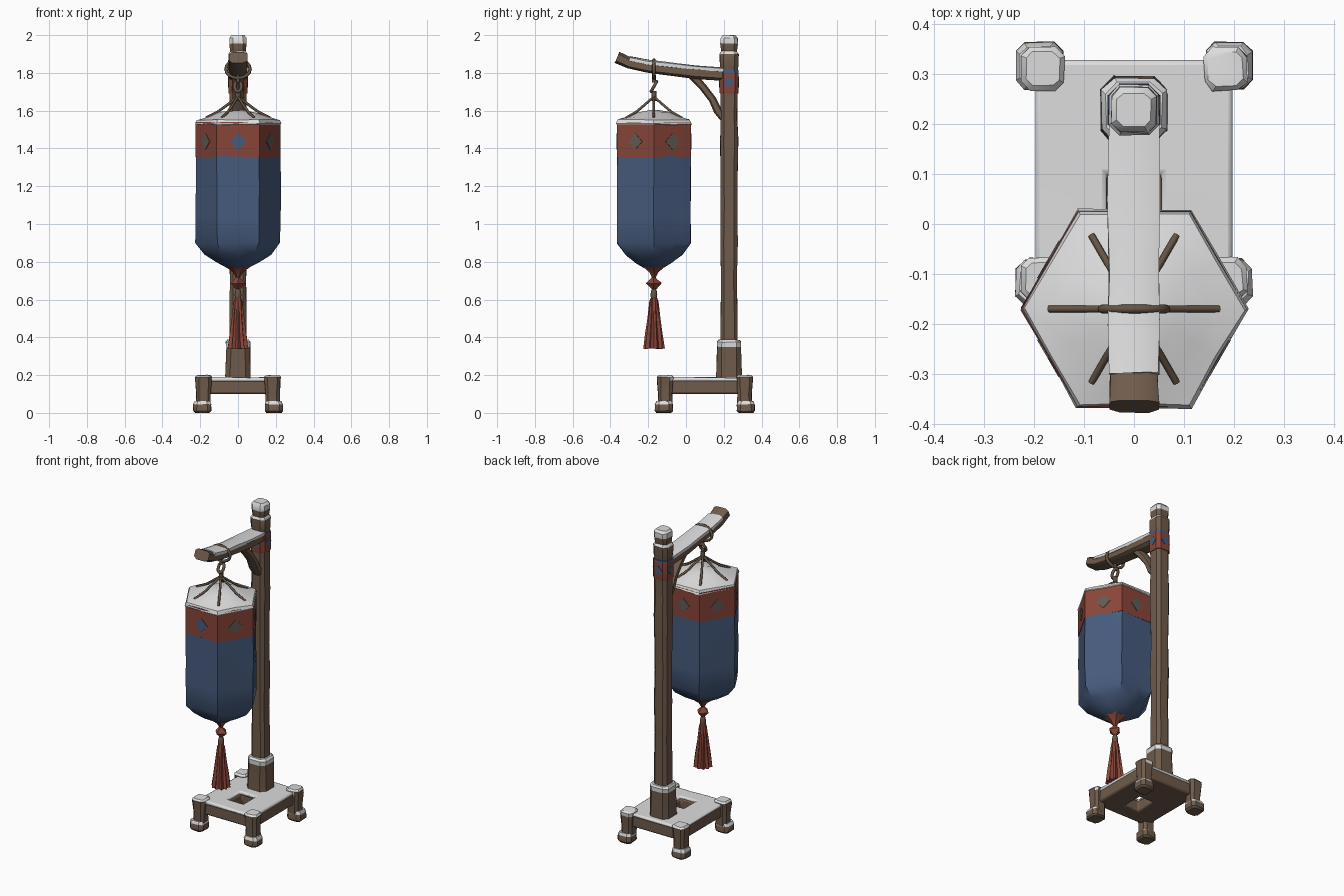
import bpy, bmesh, math, random
from mathutils import Vector

random.seed(4)
if "Cube" in bpy.data.objects:
    bpy.data.objects.remove(bpy.data.objects["Cube"], do_unlink=True)


def material(name, r, g, b):
    m = bpy.data.materials.new(name)
    m.use_nodes = True
    m.diffuse_color = (r, g, b, 1)
    bsdf = m.node_tree.nodes["Principled BSDF"]
    bsdf.inputs["Base Color"].default_value = (r, g, b, 1)
    bsdf.inputs["Roughness"].default_value = 0.9
    return m


WOOD = material("brown wood", .16, .105, .07)
ROPE = material("dark rope", .13, .09, .06)
SNOW = material("snow", .72, .72, .72)
BLUE = material("blue cloth", .062, .105, .205)
RED = material("red cloth", .25, .06, .04)
GREY = material("grey brown emblem", .12, .105, .09)


def finish(ob, mats, rule=None, angle=35):
    """Assign materials by a face rule and smooth the soft edges."""
    for m in mats:
        ob.data.materials.append(m)
    if rule:
        for p in ob.data.polygons:
            p.material_index = rule(p.center, p.normal)
    bpy.ops.object.select_all(action='DESELECT')
    ob.select_set(True)
    bpy.context.view_layer.objects.active = ob
    bpy.ops.object.shade_smooth_by_angle(angle=math.radians(angle))
    return ob


def from_bmesh(name, bm):
    bmesh.ops.recalc_face_normals(bm, faces=bm.faces)
    me = bpy.data.meshes.new(name)
    bm.to_mesh(me)
    bm.free()
    ob = bpy.data.objects.new(name, me)
    bpy.context.collection.objects.link(ob)
    return ob


def loft(name, rings, mats, rule=None, jitter=0, angle=35):
    bm = bmesh.new()
    rows = [[bm.verts.new(p + Vector([random.uniform(-jitter, jitter) for _ in range(3)]))
             for p in ring] for ring in rings]
    n = len(rows[0])
    for a, b in zip(rows, rows[1:]):
        for i in range(n):
            bm.faces.new((a[i], a[(i + 1) % n], b[(i + 1) % n], b[i]))
    bm.faces.new(rows[0])
    bm.faces.new(rows[-1])
    return finish(from_bmesh(name, bm), mats, rule, angle)


def beam(name, path, mats, rule=None, jitter=0, at=(0, 0)):
    """Rounded square bar along a path of (y, z, half width, half depth)."""
    pts = [Vector((at[0], at[1] + p[0], p[1])) for p in path]
    rings = []
    for i, (c, p) in enumerate(zip(pts, path)):
        t = (pts[min(i + 1, len(pts) - 1)] - pts[max(i - 1, 0)]).normalized()
        x = Vector((1, 0, 0))
        n = t.cross(x)
        rings.append([c + x * p[2] * u + n * p[3] * v for u, v in
                      ((1, .6), (.6, 1), (-.6, 1), (-1, .6),
                       (-1, -.6), (-.6, -1), (.6, -1), (1, -.6))])
    return loft(name, rings, mats, rule, jitter)


def column(name, at, profile, mats, rule=None, jitter=0):
    """Upright square bar from (height, half width) pairs."""
    return beam(name, [(0, z, r, r) for z, r in profile], mats, rule, jitter, at)


def rope(name, pts, radius, closed=False):
    cu = bpy.data.curves.new(name, 'CURVE')
    cu.dimensions = '3D'
    cu.bevel_depth = radius
    cu.bevel_resolution = 2
    cu.use_fill_caps = True
    sp = cu.splines.new('POLY')
    sp.points.add(len(pts) - 1)
    for q, p in zip(sp.points, pts):
        q.co = (*p, 1)
    sp.use_cyclic_u = closed
    cu.materials.append(ROPE)
    bpy.context.collection.objects.link(bpy.data.objects.new(name, cu))


def diamond(name, pos, heading, radius, mat):
    bpy.ops.mesh.primitive_cylinder_add(vertices=4, radius=radius, depth=.009, location=pos,
                                        rotation=(math.pi / 2, 0, heading))
    ob = bpy.context.object
    ob.name = name
    finish(ob, [mat])


def slab(name, xs, ys, z0, z1, mat, jitter):
    """Plate with an open middle cell."""
    bm = bmesh.new()
    v = [[bm.verts.new((x, y, z0)) for x in xs] for y in ys]
    for j in range(3):
        for i in range(3):
            if (i, j) != (1, 1):
                bm.faces.new((v[j][i], v[j][i + 1], v[j + 1][i + 1], v[j + 1][i]))
    ext = bmesh.ops.extrude_face_region(bm, geom=bm.faces[:])
    for e in ext["geom"]:
        if isinstance(e, bmesh.types.BMVert):
            e.co.z = z1 + random.uniform(-jitter, jitter)
    ob = from_bmesh(name, bm)
    bev = ob.modifiers.new("bevel", 'BEVEL')
    bev.width = .01
    bev.segments = 2
    return finish(ob, [mat])


# Base platform with its snow cover
slab("platform", (-.195, -.05, .05, .195), (-.12, -.02, .11, .325), .1, .175, WOOD, 0)
slab("platform_snow", (-.197, -.055, .055, .197), (-.123, -.025, .1, .328), .165, .187, SNOW, .004)

# Four legs with flared feet
for sx, side in ((1, "left"), (-1, "right")):
    for y, sy, end in ((-.11, -1, "front"), (.31, 1, "back")):
        tag = f"{end}_{side}"
        column("leg_" + tag, (sx * .183, y),
               [(.04, .038), (.1, .037), (.17, .042), (.19, .043), (.2, .034)],
               [WOOD, SNOW], lambda c, n: int(c.z > .18), .002)
        column("foot_" + tag, (sx * .19, y + sy * .007),
               [(0, .038), (.01, .047), (.045, .047), (.062, .038)],
               [WOOD, SNOW], lambda c, n: int(c.z > .046), .002)

# Post with a soft, hand-cut outline, and its snowy cap
POST = (0, .228)
column("post", POST, [(.15, .045), (.5, .045), (.7, .042), (.9, .046), (1.1, .043), (1.3, .046),
                      (1.45, .048), (1.56, .044), (1.7, .045), (1.82, .045), (1.84, .049),
                      (1.9, .05), (1.915, .041), (1.955, .046), (1.985, .045), (2, .034)],
       [WOOD, SNOW], lambda c, n: int(c.z > 1.965 or 1.9 < c.z < 1.915), .0015)
column("post_socket", POST, [(.15, .068), (.2, .068), (.35, .063), (.375, .065), (.388, .056)],
       [WOOD, SNOW], lambda c, n: int(c.z > .355), .002)

# Painted cloth band around the post
column("post_band", POST, [(1.69, .049), (1.705, .051), (1.8, .051), (1.815, .049)],
       [RED, BLUE], lambda c, n: int(c.z > 1.8 and abs(n.z) < .9))
for k in range(4):
    a = k * math.pi / 2
    diamond("post_emblem", (.049 * math.sin(a), POST[1] - .049 * math.cos(a), 1.752),
            a, .03, BLUE)

# Arm reaching forward with an upturned tip
ARM = [(.2, 1.79, .047, .032), (.05, 1.8, .05, .032), (-.1, 1.818, .047, .03),
       (-.2, 1.83, .05, .03), (-.3, 1.85, .048, .028), (-.32, 1.862, .048, .03),
       (-.365, 1.882, .05, .031)]
beam("arm", ARM, [WOOD], None, .0015)
beam("arm_snow", [(y, z + .024, w + .002, .014) for y, z, w, d in ARM[:5]], [SNOW], None, .002)
beam("arm_brace", [(.2, 1.555, .03, .018), (.168, 1.6, .032, .022), (.14, 1.66, .03, .02),
                   (.09, 1.725, .03, .02), (.03, 1.79, .032, .022)], [WOOD])

# Rope sling around the arm, hook ring and hanging cords
CY = -.17
TURN = [k * math.tau / 16 for k in range(16)]
rope("arm_loop", [(.064 * math.cos(a), CY, 1.82 + .048 * math.sin(a)) for a in TURN], .009, True)
rope("hook_ring", [(.018 * math.cos(a), CY + .018 * math.sin(a) * .8, 1.728 + .026 * math.sin(a))
                   for a in TURN], .009, True)
rope("hook_stem", [(0, CY, 1.79), (0, CY, 1.75)], .01)
rope("cord_knot", [(0, CY, 1.705), (0, CY, 1.65)], .013)


def polar(r, a, z):
    return Vector((r * math.cos(a), CY + r * math.sin(a), z))


for k in range(6):
    a = k * math.pi / 3
    rope("hanging_cord", [polar(.005, a, 1.67), polar(.075, a, 1.617),
                          polar(.11, a, 1.592), polar(.17, a, 1.562)], .007)


# Six-sided cloth lantern body
def hexagon(r, z):
    return [polar(r * (math.cos(math.pi / 6) if k % 2 else 1), k * math.pi / 6, z)
            for k in range(12)]


loft("bag_band", [hexagon(.226, z) for z in (1.355, 1.54)], [RED])
loft("bag_cloth", [hexagon(r, z) for r, z in
                   ((.224, 1.36), (.226, 1.2), (.224, 1.04), (.224, .9), (.175, .838),
                    (.11, .795), (.05, .765))], [BLUE], None, .003, 40)
loft("bag_tip", [hexagon(r, z) for r, z in
                 ((.072, .779), (.055, .765), (.028, .745), (.01, .715))], [RED])
loft("bag_snow", [hexagon(r, z) for r, z in
                  ((.222, 1.522), (.229, 1.53), (.22, 1.552), (.16, 1.568), (.1, 1.59),
                   (.03, 1.602))], [SNOW], None, .003)

# Diamond emblems on the band
for k in range(6):
    a = math.pi / 6 + k * math.pi / 3
    diamond("bag_emblem", polar(.1945, a, 1.437), a + math.pi / 2, .043,
            BLUE if k == 4 else GREY)

# Knot, bead and pleated tassel
loft("knot", [[polar(r, k * math.pi / 2, z) for k in range(4)] for r, z in
              ((.006, .725), (.016, .71), (.04, .685), (.014, .655), (.006, .645))], [RED], None, .003)
loft("tassel_bead", [[polar(r, a, z) for a in TURN] for r, z in
                     ((.008, .66), (.015, .645), (.018, .625), (.015, .6))], [ROPE])
loft("tassel", [[polar(r * (1 if k % 2 else f), k * math.tau / 20, z) for k in range(20)]
                for r, f, z in ((.015, .95, .615), (.024, .85, .59), (.035, .75, .5),
                                (.047, .72, .42), (.057, .75, .34))], [RED], None, .0015)
